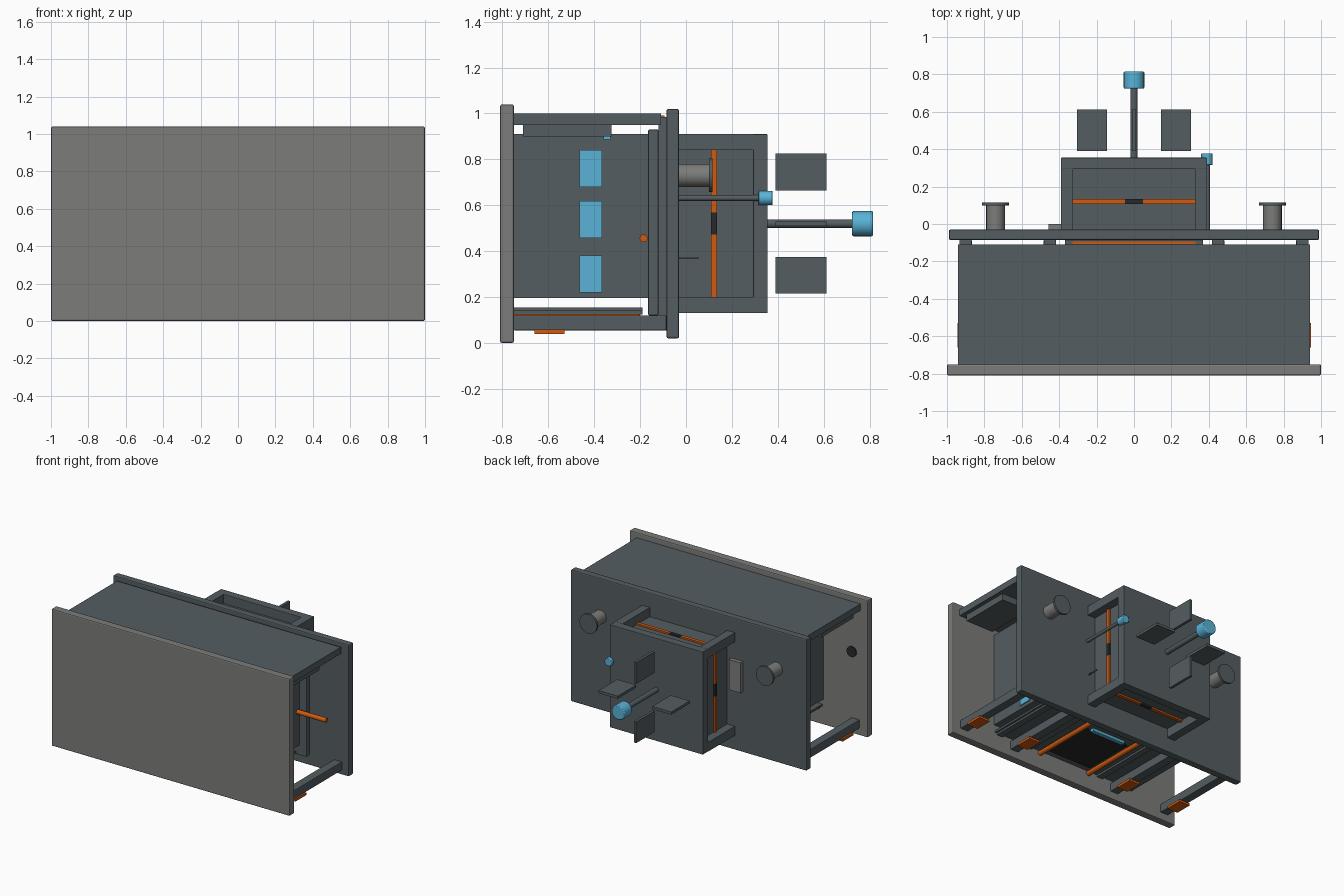
import bpy
from math import pi
from mathutils import Vector

cube = bpy.data.objects.get("Cube")
if cube:
    bpy.data.objects.remove(cube, do_unlink=True)


def material(name, color):
    m = bpy.data.materials.new(name)
    m.use_nodes = True
    m.diffuse_color = (*color, 1)
    m.node_tree.nodes["Principled BSDF"].inputs["Base Color"].default_value = (*color, 1)
    return m


GRAY = material("warm gray", (0.2, 0.205, 0.195))
SLATE = material("slate", (0.09, 0.11, 0.12))
DARK = material("charcoal", (0.02, 0.022, 0.024))
BLUE = material("sky blue", (0.1, 0.45, 0.68))
ORANGE = material("orange", (0.62, 0.1, 0.005))


def box(name, x, y, z, mat, bevel=0.0):
    """Box from its x, y and z ranges."""
    ranges = (x, y, z)
    bpy.ops.mesh.primitive_cube_add(size=1, location=[(a + b) / 2 for a, b in ranges])
    o = bpy.context.object
    o.name = name
    o.scale = [b - a for a, b in ranges]
    bpy.ops.object.transform_apply(location=False, rotation=False, scale=True)
    o.data.materials.append(mat)
    if bevel:
        mod = o.modifiers.new("Soft edges", 'BEVEL')
        mod.width = bevel
        mod.segments = 2
    return o


def rod(name, start, end, radius, mat, bevel=0.0):
    """Cylinder between two points."""
    a, b = Vector(start), Vector(end)
    bpy.ops.mesh.primitive_cylinder_add(vertices=24, radius=radius, depth=(b - a).length,
                                        location=(a + b) / 2)
    o = bpy.context.object
    o.name = name
    o.rotation_euler = (b - a).to_track_quat('Z', 'Y').to_euler()
    o.data.materials.append(mat)
    if bevel:
        mod = o.modifiers.new("Soft rim", 'BEVEL')
        mod.width = bevel
        mod.segments = 2
    bpy.ops.object.shade_smooth_by_angle(angle=pi / 5)
    return o


def span(s, a, b):
    """Range a..b mirrored to the side s."""
    return tuple(sorted((s * a, s * b)))


SIDES = (("left", 1), ("right", -1))

# Outer shell
box("front_panel", (-1, 1), (-0.81, -0.75), (0, 1.04), GRAY, 0.008)
box("back_panel", (-0.99, 0.99), (-0.085, -0.03), (0.02, 1.02), SLATE, 0.008)
box("top_cover", (-0.94, 0.94), (-0.75, -0.11), (0.95, 1.0), SLATE)

# Core body, its end frame and floor
box("core", (-0.63, 0.63), (-0.75, -0.165), (0.195, 0.91), SLATE)
box("core_end_frame", (-0.69, 0.69), (-0.165, -0.12), (0.12, 0.93), SLATE, 0.005)
box("core_coupling", (-0.37, 0.37), (-0.12, -0.085), (0.055, 0.985), SLATE)
box("coupling_strip", (-0.33, 0.33), (-0.108, -0.094), (0.985, 0.992), ORANGE)
box("floor_plate", (-0.62, 0.62), (-0.75, -0.19), (0.14, 0.155), SLATE)
box("floor_hatch", (-0.19, 0.19), (-0.7, -0.3), (0.132, 0.14), DARK)
box("floor_light", (-0.14, 0.14), (-0.3, -0.27), (0.12, 0.14), BLUE)
rod("inner_port", (-0.868, -0.75, 0.62), (-0.868, -0.742, 0.62), 0.04, DARK)

for side, s in SIDES:
    # Side lights on the core
    for i, z in enumerate((0.22, 0.457, 0.68)):
        box(f"core_light_{side}_{i}", span(s, 0.625, 0.637), (-0.465, -0.365), (z, z + 0.162), BLUE)
    rod(f"side_peg_{side}", (s * 0.62, -0.185, 0.456), (s * 0.875, -0.185, 0.456), 0.017, ORANGE)

    # Pod under the cover
    box(f"cover_pod_{side}", span(s, 0.68, 0.91), (-0.71, -0.325), (0.9, 0.95), SLATE)
    box(f"cover_pod_lamp_{side}", span(s, 0.7, 0.75), (-0.36, -0.33), (0.886, 0.9), BLUE)

    # Bottom rails with feet
    for i, x in enumerate((0.45, 0.9)):
        box(f"bottom_rail_{side}_{i}", span(s, x - 0.033, x + 0.033), (-0.75, -0.085),
            (0.055, 0.12), SLATE, 0.004)
        box(f"rail_foot_{side}_{i}", span(s, x - 0.045, x + 0.045), (-0.66, -0.53),
            (0.04, 0.058), ORANGE)
    for i, x in enumerate((0.32, 0.58)):
        box(f"floor_rib_{side}_{i}", span(s, x - 0.025, x + 0.025), (-0.75, -0.19),
            (0.125, 0.142), SLATE)
    rod(f"floor_pipe_{side}", (s * 0.217, -0.75, 0.122), (s * 0.217, -0.2, 0.122), 0.018, ORANGE)

    # Mooring knobs on the back panel
    rod(f"knob_stem_{side}", (s * 0.74, -0.03, 0.73), (s * 0.74, 0.105, 0.73), 0.05, GRAY)
    rod(f"knob_head_{side}", (s * 0.74, 0.1, 0.73), (s * 0.74, 0.116, 0.73), 0.073, SLATE)

    # Corner posts of the rear housing
    for level, z in (("low", (0.13, 0.2)), ("high", (0.84, 0.91))):
        box(f"housing_post_{side}_{level}", span(s, 0.325, 0.39), (-0.03, 0.295), z, SLATE)

# Rear housing with recessed sides
box("housing_inner", (-0.325, 0.325), (-0.03, 0.295), (0.2, 0.84), SLATE)
box("housing_back", (-0.39, 0.39), (0.293, 0.355), (0.13, 0.91), SLATE, 0.003)

# Orange strips round the housing, each with a dark gap piece
for part, a, b, mat in (("start", -1, -0.15, ORANGE), ("gap", -0.15, 0.15, DARK),
                        ("end", 0.15, 1, ORANGE)):
    for side, s in SIDES:
        box(f"strip_{side}_{part}", span(s, 0.32, 0.337), (0.108, 0.134),
            (0.52 + a * 0.32, 0.52 + b * 0.32), mat)
    for level, z in (("low", (0.188, 0.205)), ("high", (0.835, 0.852))):
        box(f"strip_{level}_{part}", (a * 0.325, b * 0.325), (0.108, 0.134), z, mat)

# Small fittings on the back panel
box("panel_pad", (-0.456, -0.36), (-0.03, 0.0), (0.48, 0.71), GRAY)
rod("small_antenna", (0.393, -0.03, 0.632), (0.393, 0.32, 0.632), 0.0125, SLATE)
rod("small_antenna_tip", (0.39, 0.315, 0.632), (0.39, 0.378, 0.632), 0.031, BLUE, 0.004)
rod("thin_pin", (0.38, -0.03, 0.37), (0.38, 0.055, 0.37), 0.005, SLATE)

# Main boom, blue tip and four floating fins
rod("boom", (0, 0.35, 0.52), (0, 0.74, 0.52), 0.019, SLATE)
rod("boom_tip", (0, 0.724, 0.52), (0, 0.815, 0.52), 0.055, BLUE, 0.006)
for side, s in SIDES:
    inner, outer = span(s, 0.145, 0.305)
    box(f"fin_{side}", (inner, outer), (0.39, 0.612), (0.51, 0.53), SLATE)
    box(f"fin_{'top' if s > 0 else 'bottom'}", (-0.01, 0.01), (0.39, 0.612),
        (0.52 + inner, 0.52 + outer), SLATE)
